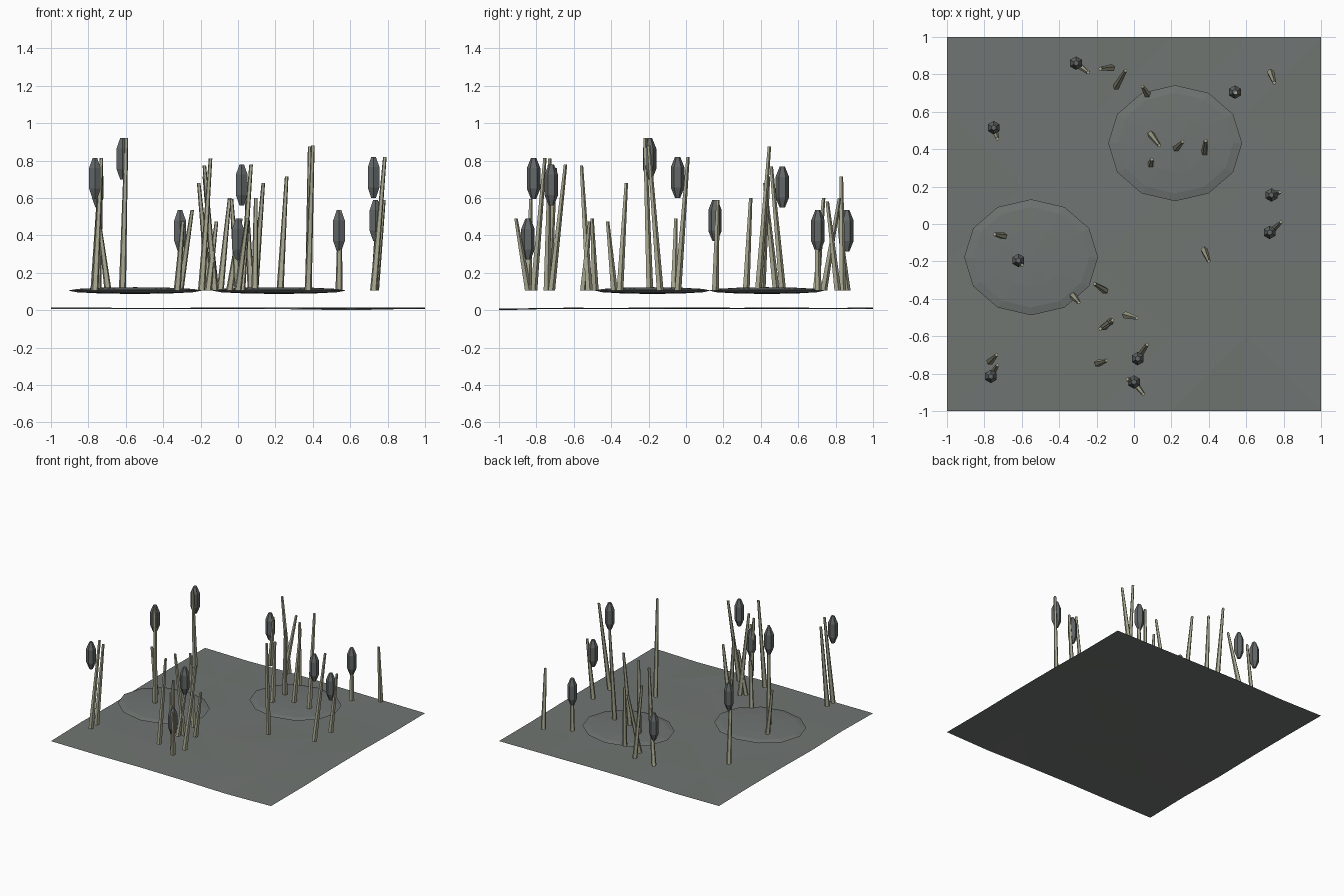
import bpy, bmesh, math, random
from mathutils import Vector

if "Cube" in bpy.data.objects:
    bpy.data.objects.remove(bpy.data.objects["Cube"])

random.seed(4)


def material(name, rgb):
    m = bpy.data.materials.new(name)
    m.diffuse_color = (*rgb, 1)
    m.use_nodes = True
    m.node_tree.nodes["Principled BSDF"].inputs["Base Color"].default_value = m.diffuse_color
    return m


MUD = material("mud grey green", (0.162, 0.178, 0.168))
WATER = material("murky water grey", (0.158, 0.174, 0.166))
REED = material("dry reed olive", (0.40, 0.40, 0.29))
HEAD = material("dark seed head grey", (0.125, 0.135, 0.135))


def add_object(name, bm, mat):
    bmesh.ops.recalc_face_normals(bm, faces=bm.faces)
    mesh = bpy.data.meshes.new(name)
    bm.to_mesh(mesh)
    bm.free()
    mesh.materials.append(mat)
    obj = bpy.data.objects.new(name, mesh)
    bpy.context.collection.objects.link(obj)
    return obj


def loft(name, rings, sides, mat):
    """Skin a stack of (centre, radius) rings and cap both ends."""
    bm = bmesh.new()
    loops = []
    for centre, radius in rings:
        loops.append([bm.verts.new(Vector(centre) + Vector((
            radius * math.sin(2 * math.pi * i / sides),
            radius * math.cos(2 * math.pi * i / sides), 0)))
            for i in range(sides)])
    for a, b in zip(loops, loops[1:]):
        for i in range(sides):
            j = (i + 1) % sides
            bm.faces.new((a[i], a[j], b[j], b[i]))
    bm.faces.new(loops[0])
    bm.faces.new(loops[-1])
    return add_object(name, bm, mat)


# Marsh floor: a thin, very gently uneven sheet
bm = bmesh.new()
bmesh.ops.create_grid(bm, x_segments=5, y_segments=5, size=1)
for v in bm.verts:
    v.co.z = 0.01 + random.uniform(-0.005, 0.005)
min(bm.verts, key=lambda v: v.co.z).co.z = 0
bmesh.ops.triangulate(bm, faces=bm.faces)
add_object("marsh_floor", bm, MUD)

# Two flat, lens-shaped pools
for n, (x, y) in enumerate([(0.22, 0.432), (-0.55, -0.178)]):
    bm = bmesh.new()
    bmesh.ops.create_uvsphere(bm, u_segments=12, v_segments=6, radius=1)
    for v in bm.verts:
        v.co = (x + 0.358 * v.co.x, y + 0.31 * v.co.y, 0.105 + 0.018 * v.co.z)
    add_object(f"pool_{n + 1}", bm, WATER)

BASE_Z = 0.105


def reed(name, bx, by, tx, ty, tz):
    loft(name, [((bx, by, BASE_Z), 0.02), ((tx, ty, tz), 0.01)], 5, REED)


# Plain reeds: base x, base y, tip x, tip y, tip z
REEDS = [
    (-0.12, 0.835, -0.18, 0.83, 0.715), (-0.095, 0.735, -0.045, 0.82, 0.60),
    (0.07, 0.695, 0.045, 0.735, 0.60), (0.73, 0.81, 0.75, 0.755, 0.58),
    (0.09, 0.48, 0.135, 0.42, 0.68), (0.09, 0.32, 0.095, 0.345, 0.60),
    (0.225, 0.405, 0.26, 0.44, 0.715), (0.378, 0.385, 0.383, 0.445, 0.875),
    (0.375, -0.14, 0.40, -0.2, 0.88), (-0.695, -0.065, -0.745, -0.055, 0.49),
    (-0.325, -0.385, -0.295, -0.42, 0.475), (-0.155, -0.355, -0.21, -0.32, 0.68),
    (-0.125, -0.52, -0.18, -0.56, 0.775), (-0.16, -0.55, -0.115, -0.515, 0.475),
    (-0.045, -0.487, 0.015, -0.503, 0.49), (-0.195, -0.745, -0.147, -0.73, 0.81),
    (-0.77, -0.735, -0.735, -0.70, 0.76), (0.0, -0.845, -0.035, -0.83, 0.595),
]
for n, r in enumerate(REEDS):
    reed(f"reed_{n + 1}", *r)

# Cattails: a leaning stem, with an upright seed head above the stem's foot
CATTAILS = [
    (-0.31, 0.86, -0.245, 0.81, 0.535), (-0.75, 0.515, -0.73, 0.455, 0.768),
    (0.54, 0.705, 0.545, 0.70, 0.535), (0.735, 0.155, 0.78, 0.17, 0.59),
    (0.725, -0.045, 0.785, 0.01, 0.82), (-0.618, -0.195, -0.597, -0.22, 0.92),
    (-0.765, -0.815, -0.73, -0.755, 0.815), (0.02, -0.72, 0.07, -0.645, 0.78),
    (0.0, -0.845, 0.05, -0.91, 0.49),
]
HEAD_PROFILE = [(0, 0.014), (0.055, 0.036), (0.165, 0.036), (0.22, 0.014)]
for n, (bx, by, tx, ty, tz) in enumerate(CATTAILS):
    reed(f"cattail_stem_{n + 1}", bx, by, tx, ty, tz)
    loft(f"cattail_head_{n + 1}",
         [((bx, by, tz - 0.22 + h), r) for h, r in HEAD_PROFILE], 6, HEAD)
